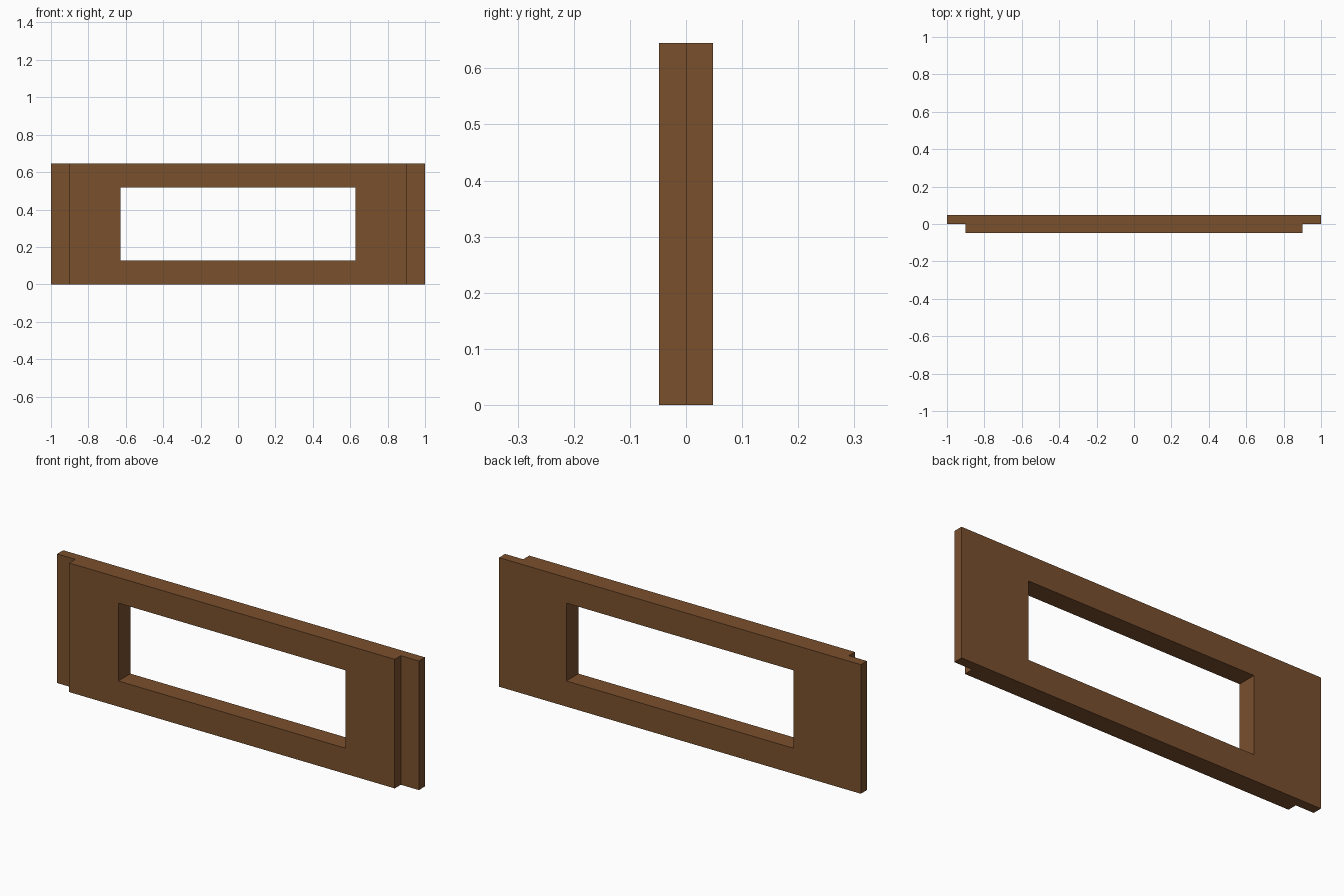
import bpy, bmesh

if "Cube" in bpy.data.objects:
    bpy.data.objects.remove(bpy.data.objects["Cube"])

HEIGHT, HALF_DEPTH = 0.645, 0.048
wood = bpy.data.materials.new("brown wood")
wood.diffuse_color = (0.195, 0.079, 0.027, 1)
wood.use_nodes = True
wood.node_tree.nodes["Principled BSDF"].inputs["Base Color"].default_value = wood.diffuse_color


def prism(name, outline, z0, z1):
    """Extrude an xy outline from z0 up to z1."""
    bm = bmesh.new()
    face = bm.faces.new([bm.verts.new((x, y, z0)) for x, y in outline])
    top = bmesh.ops.extrude_face_region(bm, geom=[face])["geom"]
    bmesh.ops.translate(bm, vec=(0, 0, z1 - z0),
                        verts=[v for v in top if isinstance(v, bmesh.types.BMVert)])
    bmesh.ops.recalc_face_normals(bm, faces=bm.faces)
    mesh = bpy.data.meshes.new(name)
    bm.to_mesh(mesh)
    bm.free()
    mesh.materials.append(wood)
    obj = bpy.data.objects.new(name, mesh)
    bpy.context.collection.objects.link(obj)
    return obj


# Panel: full-width back half, narrower front half (stepped ends)
half = [(0.9, -HALF_DEPTH), (0.9, 0), (1, 0), (1, HALF_DEPTH)]
panel = prism("window_panel", half + [(-x, y) for x, y in reversed(half)], 0, HEIGHT)

# Rectangular opening
w, d = 0.628, 0.2
cutter = prism("opening_cutter", [(-w, -d), (w, -d), (w, d), (-w, d)],
               0.128, HEIGHT - 0.128)
cutter.hide_render = True
cut = panel.modifiers.new("opening", 'BOOLEAN')
cut.operation = 'DIFFERENCE'
cut.solver = 'EXACT'
cut.object = cutter
bpy.context.view_layer.objects.active = panel
bpy.ops.object.modifier_apply(modifier=cut.name)
bpy.data.objects.remove(cutter)
